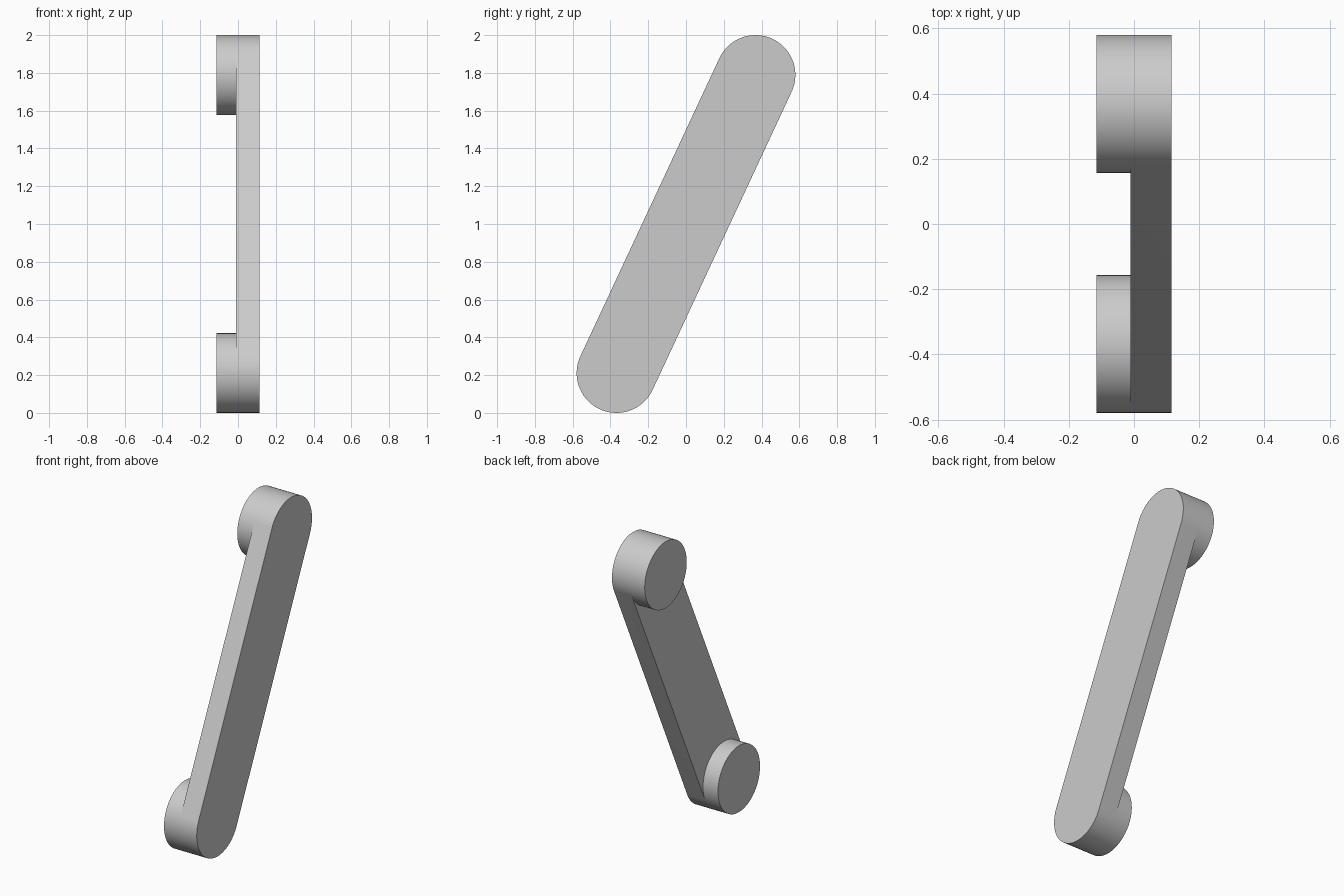
import bpy, bmesh, math

old = bpy.data.objects.get("Cube")
if old:
    bpy.data.objects.remove(old, do_unlink=True)

R = 0.211                              # end radius
CY, CZ = 0.368, 0.789                  # end centre offset from the middle
X_BOSS, X_IN, X_OUT = -0.115, -0.01, 0.115
N = 48                                 # steps per half circle

mat = bpy.data.materials.new("plain grey")
mat.use_nodes = True
grey = (0.6, 0.6, 0.6, 1)
mat.diffuse_color = grey
mat.node_tree.nodes["Principled BSDF"].inputs["Base Color"].default_value = grey

bm = bmesh.new()
tilt = math.atan2(CZ, CY)


def end_circle(sign):
    """Full circle at one end; its first half is the outer arc of the bar."""
    start = tilt - math.pi / 2 + (0 if sign > 0 else math.pi)
    return [bm.verts.new((X_IN, sign * CY + R * math.cos(start + math.pi * i / N),
                          1 + sign * CZ + R * math.sin(start + math.pi * i / N)))
            for i in range(2 * N)]


def extrude(ring, x):
    """Wall from a ring to a flat cap at x."""
    cap = [bm.verts.new((x, v.co.y, v.co.z)) for v in ring]
    for i in range(len(ring)):
        j = (i + 1) % len(ring)
        bm.faces.new((ring[i], ring[j], cap[j], cap[i]))
    bm.faces.new(cap)


# Bar with rounded ends
top, bottom = end_circle(1), end_circle(-1)
extrude(top[:N + 1] + bottom[:N + 1], X_OUT)

# Inner face of the bar between the two bosses
bm.faces.new(top[N:] + top[:1] + bottom[N:] + bottom[:1])

# Round boss at each end
for ring in (top, bottom):
    extrude(ring, X_BOSS)

bmesh.ops.recalc_face_normals(bm, faces=bm.faces[:])
mesh = bpy.data.meshes.new("link_arm")
bm.to_mesh(mesh)
bm.free()
mesh.materials.append(mat)
arm = bpy.data.objects.new("link_arm", mesh)
bpy.context.collection.objects.link(arm)

# Smooth round walls, sharp rims
bpy.context.view_layer.objects.active = arm
arm.select_set(True)
bpy.ops.object.shade_smooth_by_angle(angle=math.radians(30))
